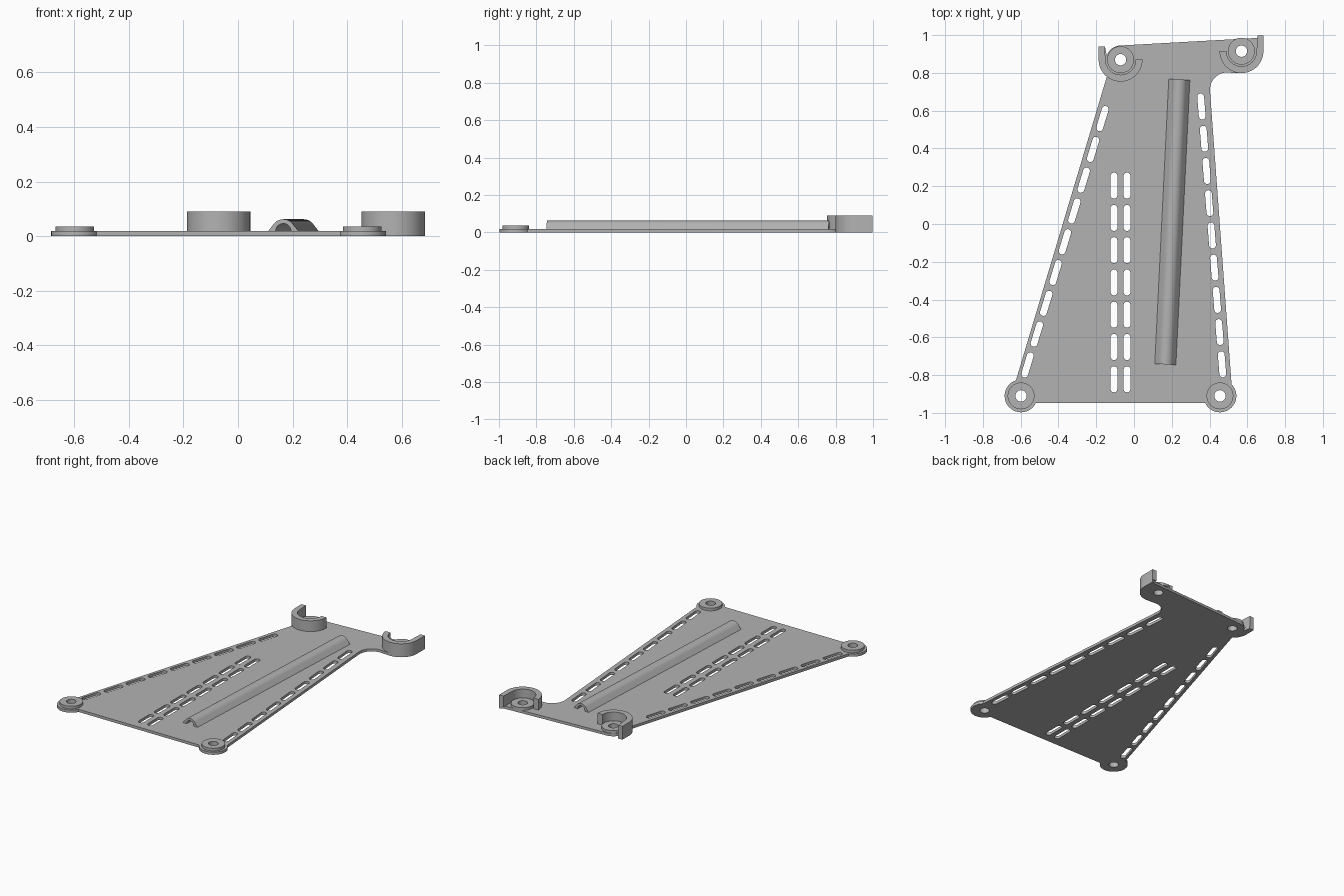
import bpy, bmesh, math
from mathutils import Vector

cube = bpy.data.objects.get("Cube")
if cube:
    bpy.data.objects.remove(cube, do_unlink=True)

grey = bpy.data.materials.new("plain grey")
grey.use_nodes = True
grey.diffuse_color = (0.45, 0.45, 0.45, 1)
grey.node_tree.nodes["Principled BSDF"].inputs["Base Color"].default_value = (0.45, 0.45, 0.45, 1)

PLATE = 0.018   # plate thickness
HOLE = 0.03     # screw hole radius


def arc(centre, r, a0, a1, n=24):
    """Points on an arc, angles in degrees."""
    angles = [math.radians(a0 + (a1 - a0) * i / n) for i in range(n + 1)]
    return [(centre[0] + r * math.cos(a), centre[1] + r * math.sin(a)) for a in angles]


def circle(centre, r, n=40):
    return arc(centre, r, 0, 360, n)[:-1]


def slot(centre, direction, length=0.138, width=0.036):
    """Rounded slot outline along a direction."""
    d = Vector(direction).normalized()
    angle = math.degrees(math.atan2(d.y, d.x))
    reach = d * (length - width) / 2
    c = Vector(centre)
    return (arc(c + reach, width / 2, angle - 90, angle + 90, 10)
            + arc(c - reach, width / 2, angle + 90, angle + 270, 10))


def slot_row(first, last, count):
    a, b = Vector(first), Vector(last)
    return [slot(a.lerp(b, i / (count - 1)), b - a) for i in range(count)]


def prism(name, loops, z0, z1):
    """Extrude an outline with holes from z0 to z1."""
    curve = bpy.data.curves.new(name + " outline", 'CURVE')
    curve.dimensions = '2D'
    curve.fill_mode = 'BOTH'
    curve.extrude = (z1 - z0) / 2
    for loop in loops:
        spline = curve.splines.new('POLY')
        spline.points.add(len(loop) - 1)
        for point, (x, y) in zip(spline.points, loop):
            point.co = (x, y, 0, 1)
        spline.use_cyclic_u = True
    temp = bpy.data.objects.new(name + " outline", curve)
    bpy.context.collection.objects.link(temp)
    graph = bpy.context.evaluated_depsgraph_get()
    mesh = bpy.data.meshes.new_from_object(temp.evaluated_get(graph))
    bpy.data.objects.remove(temp, do_unlink=True)
    bpy.data.curves.remove(curve)

    bm = bmesh.new()
    bm.from_mesh(mesh)
    bmesh.ops.remove_doubles(bm, verts=bm.verts, dist=0.0002)
    bmesh.ops.translate(bm, verts=bm.verts, vec=(0, 0, (z0 + z1) / 2))
    bmesh.ops.recalc_face_normals(bm, faces=bm.faces)
    bm.to_mesh(mesh)
    bm.free()
    mesh.name = name
    mesh.materials.clear()
    mesh.materials.append(grey)
    mesh.shade_smooth()
    mesh.set_sharp_from_angle(angle=math.radians(30))
    obj = bpy.data.objects.new(name, mesh)
    bpy.context.collection.objects.link(obj)
    return obj


# Mounting points
front_right = (-0.598, -0.91)
front_left = (0.455, -0.91)
back_right = (-0.071, 0.87)
back_left = (0.569, 0.915)
mounts = {"front_right": front_right, "front_left": front_left,
          "back_right": back_right, "back_left": back_left}

# Tapered base plate with rounded corners, slots and screw holes
outline = (arc(front_right, 0.087, 108, 335)
           + arc(front_left, 0.087, 205, 405)
           + arc((0.495, 0.71), 0.093, 180, 75, 14)
           + arc(back_left, 0.116, -95, 0)
           + [(0.685, 0.998), (0.652, 0.985)]
           + arc(back_right, 0.075, 94, 165, 12)
           + [(-0.154, 0.94), (-0.187, 0.94)]
           + arc(back_right, 0.116, 180, 231, 10))
holes = [circle(c, HOLE) for c in mounts.values()]
holes += slot_row((-0.106, 0.203), (-0.106, -0.822), 7)
holes += slot_row((-0.037, 0.203), (-0.037, -0.822), 7)
holes += slot_row((-0.167, 0.558), (-0.564, -0.746), 9)
holes += slot_row((0.357, 0.622), (0.466, -0.743), 9)
prism("base_plate", [outline] + holes, 0, PLATE)

# Raised washers around the screw holes
for name, c in mounts.items():
    prism(name + "_washer", [circle(c, 0.071), circle(c, HOLE)], PLATE, 0.036)


# Open hook walls around the back mounts, with a straight outer lip
def hook(name, centre, side, lip):
    ring = [(-0.116, lip), *arc((0, 0), 0.116, 180, 360, 36),
            *arc((0, 0), 0.08, 360, 180, 36), (-0.084, lip)]
    loop = [(centre[0] + side * x, centre[1] + y) for x, y in ring]
    prism(name, [loop], PLATE, 0.09)


hook("back_right_hook", back_right, 1, 0.07)
hook("back_left_hook", back_left, -1, 0.083)

# Long arched cable channel with flared feet
start, end = Vector((0.166, -0.743)), Vector((0.24, 0.765))
axis = end - start
profile = ([(0.056, 0)] + arc((0, 0), 0.044, 38, 142, 20)
           + [(-0.056, 0)] + arc((0, 0), 0.028, 180, 0, 20))
channel = prism("cable_channel", [profile], -axis.length, 0)
channel.rotation_euler = (math.pi / 2, 0, math.atan2(axis.y, axis.x) - math.pi / 2)
channel.location = (start.x, start.y, PLATE)
